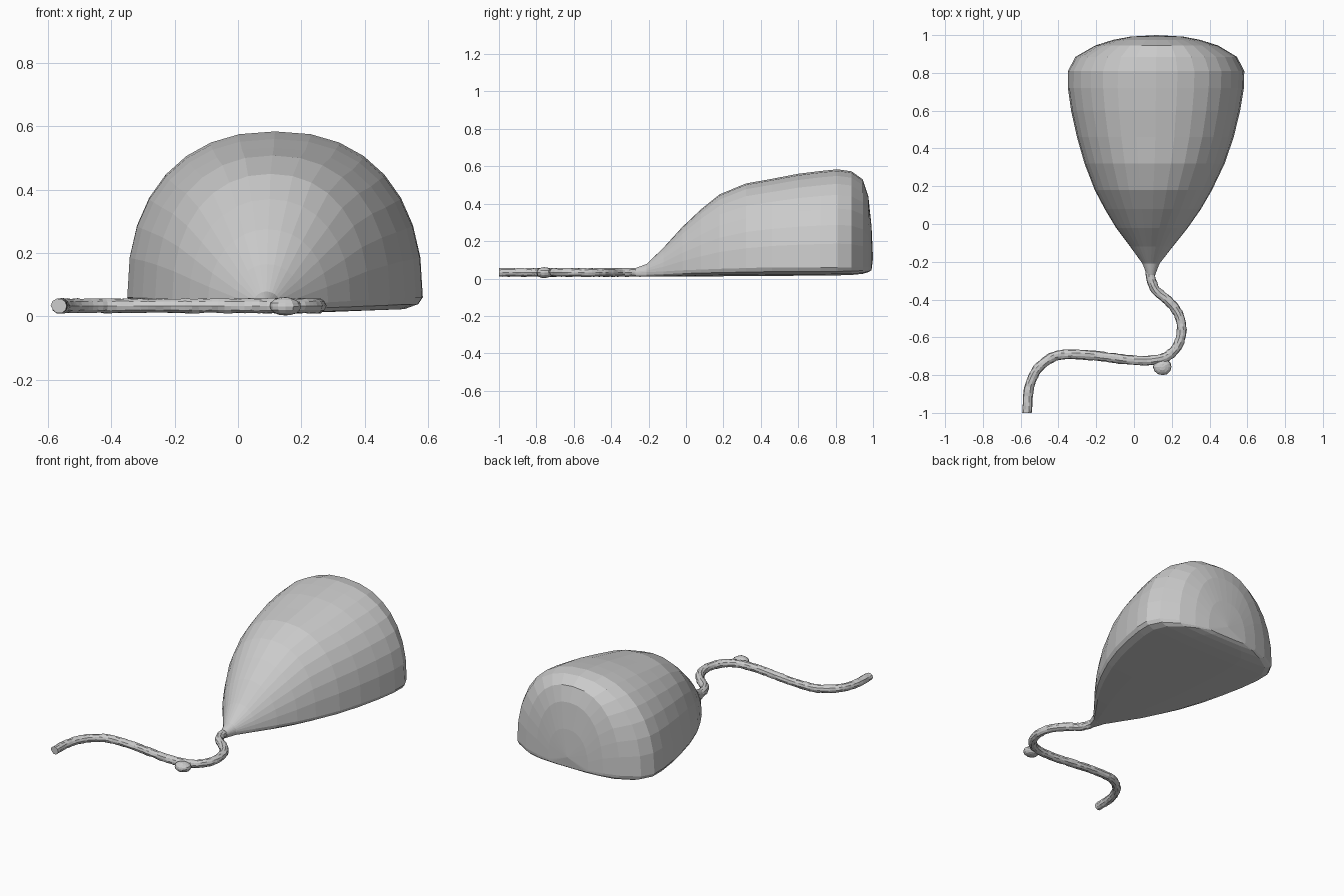
import bpy, bmesh, math, random
from mathutils import Vector

if "Cube" in bpy.data.objects:
    bpy.data.objects.remove(bpy.data.objects["Cube"])

random.seed(4)


def make_object(name, bm):
    bmesh.ops.recalc_face_normals(bm, faces=bm.faces)
    mesh = bpy.data.meshes.new(name)
    bm.to_mesh(mesh)
    bm.free()
    obj = bpy.data.objects.new(name, mesh)
    bpy.context.collection.objects.link(obj)
    return obj


def section(y, left, right, rim, top, floor, n=2.3, steps=16):
    """Domed upper arc closed by a shallow rounded underside."""
    cx, hw = (left + right) / 2, (right - left) / 2
    pts = []
    for i in range(steps + 1):
        a = math.pi * i / steps
        c, s = math.cos(a), math.sin(a)
        x = math.copysign(abs(c) ** (2 / n), c)
        pts.append((cx + hw * x, y, rim + (top - rim) * max(s, 0) ** (2 / n)))
    for f, k in ((-.97, .5), (-.88, .85), (-.45, 1), (0, 1), (.45, 1), (.88, .85), (.97, .5)):
        pts.append((cx + hw * f, y, rim + (floor - rim) * k))
    return pts


# Body: lofted from the pinched nose to the rounded back wall
rows = [  # y, left, right, rim, top, floor, exponent
    (-.27, .068, .112, .033, .056, .010, 2.0),
    (-.21, .045, .135, .034, .078, .010, 2.0),
    (-.12, -.02, .205, .038, .165, .010, 2.0),
    (-.02, -.095, .285, .044, .275, .010, 2.1),
    (.08, -.155, .355, .048, .370, .011, 2.15),
    (.18, -.208, .413, .052, .450, .012, 2.2),
    (.32, -.262, .480, .056, .508, .013, 2.25),
    (.46, -.302, .528, .06, .533, .014, 2.3),
    (.60, -.333, .562, .06, .560, .015, 2.3),
    (.72, -.350, .582, .06, .575, .016, 2.3),
    (.81, -.350, .584, .06, .584, .017, 2.3),
    (.885, -.310, .545, .06, .573, .019, 2.3),
    (.945, -.205, .445, .06, .530, .025, 2.3),
    (.975, -.110, .350, .06, .440, .034, 2.3),
    (.992, -.020, .260, .06, .280, .045, 2.3),
]
bm = bmesh.new()
rings = [[bm.verts.new(p) for p in section(*r)] for r in rows]
count = len(rings[0])
for a, b in zip(rings, rings[1:]):
    for i in range(count):
        j = (i + 1) % count
        bm.faces.new((a[i], a[j], b[j], b[i]))
bm.faces.new(rings[0])
tip = bm.verts.new((.12, 1.0, .11))
for i in range(count):
    bm.faces.new((rings[-1][i], rings[-1][(i + 1) % count], tip))
make_object("body", bm)

# Cord: slightly lumpy tube along a winding path
path = [(.09, -.2), (.088, -.28), (.115, -.35), (.18, -.405), (.235, -.475),
        (.253, -.56), (.235, -.635), (.185, -.695), (.11, -.72), (0, -.722),
        (-.1, -.71), (-.21, -.697), (-.33, -.69), (-.42, -.70), (-.50, -.755),
        (-.545, -.83), (-.562, -.91), (-.565, -1.0)]


def spline(pts, sub=5):
    pts = [Vector((x, y, .033)) for x, y in pts]
    ext = [2 * pts[0] - pts[1]] + pts + [2 * pts[-1] - pts[-2]]
    out = []
    for k in range(1, len(ext) - 2):
        p0, p1, p2, p3 = ext[k - 1:k + 3]
        for i in range(sub):
            t = i / sub
            out.append(.5 * (2 * p1 + (p2 - p0) * t + (2 * p0 - 5 * p1 + 4 * p2 - p3) * t * t
                             + (3 * p1 - p0 - 3 * p2 + p3) * t ** 3))
    return out + [pts[-1]]


bm = bmesh.new()
line = spline(path)
prev = None
for k, p in enumerate(line):
    d = (line[min(k + 1, len(line) - 1)] - line[max(k - 1, 0)]).normalized()
    side = Vector((d.y, -d.x, 0))
    ring = []
    for i in range(10):
        a = math.tau * i / 10
        r = .0235 + random.uniform(-.002, .002)
        ring.append(bm.verts.new(p + side * r * 1.08 * math.cos(a) + Vector((0, 0, r * math.sin(a)))))
    if prev:
        for i in range(10):
            j = (i + 1) % 10
            bm.faces.new((prev[i], prev[j], ring[j], ring[i]))
    else:
        bm.faces.new(ring)
    prev = ring
bm.faces.new(prev)
make_object("cord", bm)

# Knot: small lump at the bend of the cord
bm = bmesh.new()
bmesh.ops.create_uvsphere(bm, u_segments=12, v_segments=8, radius=1)
for v in bm.verts:
    s = 1 + random.uniform(-.04, .04)
    v.co = Vector((.15 + .049 * s * v.co.x, -.757 + .044 * s * v.co.y, .031 + .029 * s * v.co.z))
make_object("cord_knot", bm)
